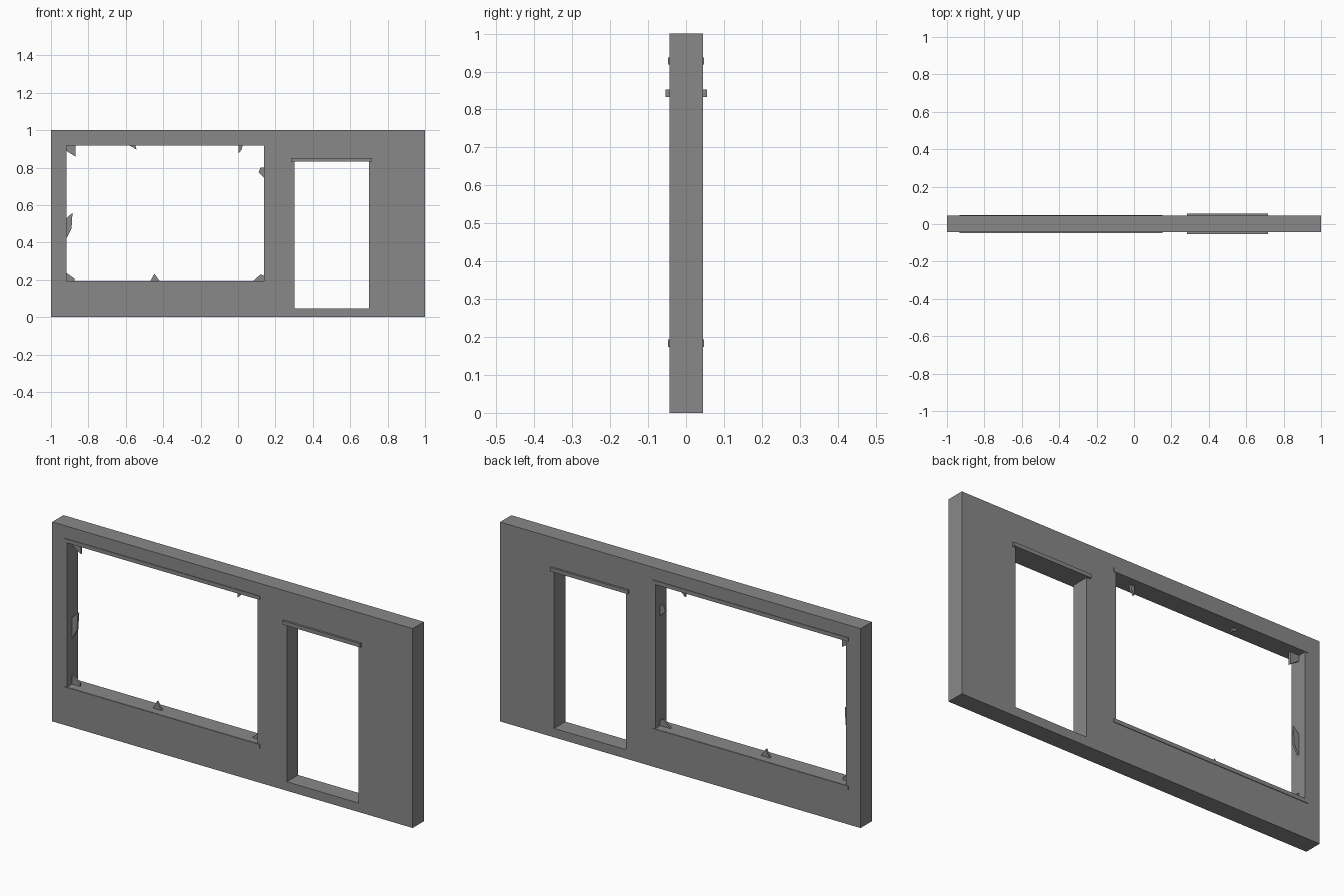
import bpy
import bmesh

cube = bpy.data.objects.get("Cube")
if cube:
    bpy.data.objects.remove(cube)

FRONT, BACK = -0.044, 0.045
WINDOW = (-0.918, 0.139, 0.194, 0.918)   # left, right, bottom, top
DOOR = (0.302, 0.70, 0.045, 0.833)


def flat_material(name, value):
    mat = bpy.data.materials.new(name)
    mat.use_nodes = True
    colour = (value, value, value, 1)
    mat.diffuse_color = colour
    mat.node_tree.nodes["Principled BSDF"].inputs["Base Color"].default_value = colour
    return mat


grey = flat_material("plain grey", 0.25)


def extruded(name, polygons, front, back):
    """Extrude polygons drawn in the x-z plane from front to back."""
    bm = bmesh.new()
    for points in polygons:
        bm.faces.new([bm.verts.new((x, front, z)) for x, z in points])
    bmesh.ops.remove_doubles(bm, verts=bm.verts[:], dist=0.0005)
    result = bmesh.ops.extrude_face_region(bm, geom=bm.faces[:], use_keep_orig=True)
    moved = [v for v in result["geom"] if isinstance(v, bmesh.types.BMVert)]
    bmesh.ops.translate(bm, verts=moved, vec=(0, back - front, 0))
    bmesh.ops.recalc_face_normals(bm, faces=bm.faces[:])
    mesh = bpy.data.meshes.new(name)
    bm.to_mesh(mesh)
    bm.free()
    mesh.materials.append(grey)
    obj = bpy.data.objects.new(name, mesh)
    bpy.context.collection.objects.link(obj)
    return obj


def rectangle(x0, x1, z0, z1):
    return [(x0, z0), (x1, z0), (x1, z1), (x0, z1)]


def inside(x, z, opening):
    x0, x1, z0, z1 = opening
    return x0 < x < x1 and z0 < z < z1


# Wall: a grid of panels that leaves out the window and door openings
xs = sorted({-1, 1, *WINDOW[:2], *DOOR[:2]})
zs = sorted({0, 1, *WINDOW[2:], *DOOR[2:]})
panels = []
for x0, x1 in zip(xs, xs[1:]):
    for z0, z1 in zip(zs, zs[1:]):
        middle = (x0 + x1) / 2, (z0 + z1) / 2
        if not any(inside(*middle, hole) for hole in (WINDOW, DOOR)):
            panels.append(rectangle(x0, x1, z0, z1))
extruded("wall", panels, FRONT, BACK)

# Trim strips on both faces: name, x range, z range, projection
trims = [
    ("window_head", -0.932, 0.153, 0.918, 0.937, 0.003),
    ("window_sill", -0.932, 0.153, 0.174, 0.193, 0.003),
    ("door_lintel", 0.284, 0.716, 0.833, 0.852, 0.010),
]
for name, x0, x1, z0, z1, out in trims:
    outline = [rectangle(x0, x1, z0, z1)]
    extruded(name + "_front", outline, FRONT - out, FRONT + 0.002)
    extruded(name + "_back", outline, BACK - 0.002, BACK + out)

# Broken pane remnants around the window edge
left, right, bottom, top = WINDOW
shards = {
    "top_left": [(left, top), (-0.869, top), (-0.869, 0.858), (left, 0.89)],
    "top_middle": [(-0.58, top), (-0.548, top), (-0.543, 0.896)],
    "top_right": [(0.002, top), (0.024, top), (0.02, 0.896), (0.002, 0.875)],
    "right_side": [(right, 0.80), (0.12, 0.80), (0.11, 0.773), (right, 0.746)],
    "left_side": [(left, 0.527), (-0.885, 0.559), (-0.89, 0.473), (left, 0.42)],
    "bottom_left": [(left, 0.238), (-0.874, 0.207), (-0.874, bottom), (left, bottom)],
    "bottom_middle": [(-0.468, bottom), (-0.447, 0.233), (-0.42, bottom)],
    "bottom_right": [(0.083, bottom), (0.12, 0.23), (right, 0.222), (right, bottom)],
}
for place, outline in shards.items():
    extruded("glass_shard_" + place, [outline], -0.005, 0.006)
